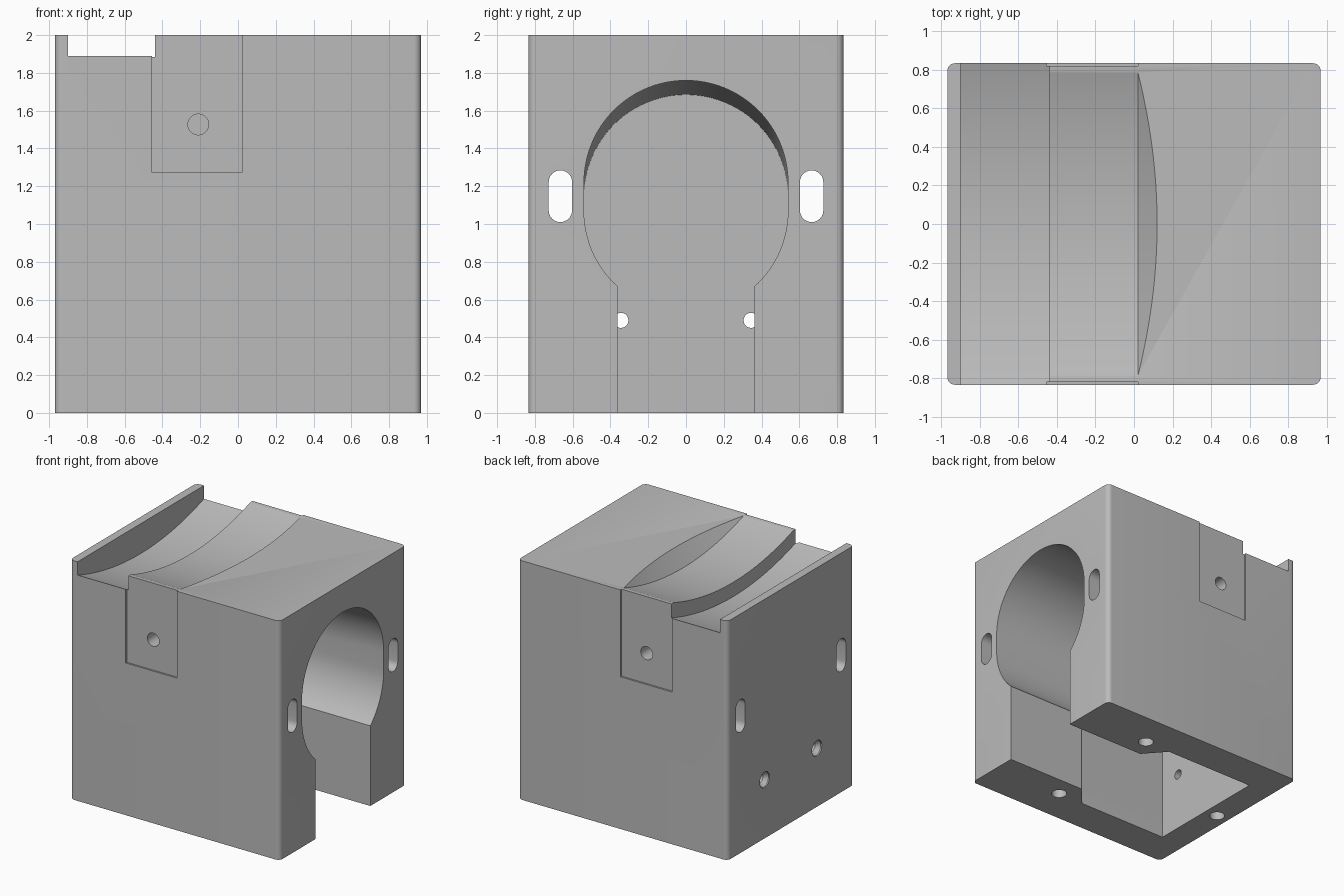
import bpy, bmesh, math

if "Cube" in bpy.data.objects:
    bpy.data.objects.remove(bpy.data.objects["Cube"])

HX, HY, TOP = 0.97, 0.835, 2.0      # block half sizes and height
R_BORE, END = 0.54, -0.745          # bore radius and depth of the blind end

grey = bpy.data.materials.new("plain grey")
grey.diffuse_color = (0.5, 0.5, 0.5, 1)
grey.use_nodes = True
grey.node_tree.nodes["Principled BSDF"].inputs["Base Color"].default_value = grey.diffuse_color


def loft(name, rings):
    """Closed solid through rings with equal point counts."""
    bm = bmesh.new()
    loops = [[bm.verts.new(p) for p in ring] for ring in rings]
    n = len(loops[0])
    for a, b in zip(loops, loops[1:]):
        for i in range(n):
            j = (i + 1) % n
            bm.faces.new((a[i], a[j], b[j], b[i]))
    bm.faces.new(loops[0][::-1])
    bm.faces.new(loops[-1])
    bmesh.ops.recalc_face_normals(bm, faces=bm.faces)
    me = bpy.data.meshes.new(name)
    bm.to_mesh(me)
    bm.free()
    me.materials.append(grey)
    ob = bpy.data.objects.new(name, me)
    bpy.context.collection.objects.link(ob)
    return ob


def prism(name, outline, z0, z1):
    return loft(name, [[(x, y, z) for x, y in outline] for z in (z0, z1)])


def box(name, x0, x1, y0, y1, z0, z1):
    return prism(name, [(x0, y0), (x1, y0), (x1, y1), (x0, y1)], z0, z1)


def lathe(name, axis, c, steps, n=32):
    """Round solid along an axis; steps are (position, radius)."""
    rings = []
    for p, r in steps:
        ring = []
        for i in range(n):
            t = 2 * math.pi * (i + 0.5) / n
            u, v = c[0] + r * math.cos(t), c[1] + r * math.sin(t)
            ring.append({"x": (p, u, v), "y": (u, p, v), "z": (u, v, p)}[axis])
        rings.append(ring)
    return loft(name, rings)


def stadium(r, y, z_low, z_high, n=48):
    """Upright slot outline as (y, z) points."""
    pts = []
    for start, z in ((0, z_high), (math.pi, z_low)):
        for i in range(n + 1):
            t = start + math.pi * i / n
            pts.append((y + r * math.cos(t), z + r * math.sin(t)))
    return pts


# Block with rounded upright corners
fillet = 0.04
outline = []
for k, (sx, sy) in enumerate(((1, 1), (-1, 1), (-1, -1), (1, -1))):
    for i in range(9):
        t = math.pi / 2 * (k + i / 8)
        outline.append((sx * (HX - fillet) + fillet * math.cos(t),
                        sy * (HY - fillet) + fillet * math.sin(t)))
block = prism("mount_block", outline, 0, TOP)

cutters = []

# Saddle across the top: deep channel, shallow seat, sloped run-out
sag = 0.13
R = (0.79 ** 2 + sag ** 2) / (2 * sag)
cutters.append(lathe("saddle_cut", "x", (0, TOP - sag + R),
                     [(-0.9, R + 0.12), (-0.44, R + 0.12), (-0.44, R),
                      (0.02, R), (0.12, R - sag), (0.14, R - sag - 0.026)], 320))

# Main bore: straight mouth, then a ceiling that slopes down to the blind end
cutters.append(loft("bore_cut", [
    [(x, y, z) for y, z in stadium(R_BORE, 0, 1.07, zh)]
    for x, zh in ((1.1, 1.22), (0.85, 1.22), (END, 1.145))]))

# Opening below the bore: narrow at the mouth, flaring to a wide pocket
half = [(1.1, 0.363), (0.24, 0.363), (0.087, 0.536), (END + 0.0005, 0.536)]
cutters.append(prism("pocket_cut", half + [(x, -y) for x, y in half[::-1]], -0.1, 1.08))

for s in (-1, 1):
    # Strap slots through the whole length
    cutters.append(loft("slot_cut", [
        [(x, y, z) for y, z in stadium(0.062, s * 0.665, 1.072, 1.222, 12)]
        for x in (-1.1, 1.1)]))
    # Countersunk screw holes in the closed wall
    cutters.append(lathe("screw_cut", "x", (s * 0.345, 0.49),
                         [(-1.0, 0.065), (-0.96, 0.065), (-0.925, 0.04), (END + 0.1, 0.04)]))
    # Shallow side recess with a blind hole
    y0, y1 = sorted((s * 0.82, s * 0.95))
    cutters.append(box("recess_cut", -0.455, 0.022, y0, y1, 1.273, 2.1))
    cutters.append(lathe("side_hole_cut", "y", (-0.21, 1.527),
                         [(s * 0.62, 0.055), (s * 0.9, 0.055)]))

# Blind holes in the underside
for c in ((0.327, 0.535), (0.327, -0.535), (-0.86, 0)):
    cutters.append(lathe("base_hole_cut", "z", c, [(-0.1, 0.06), (0.3, 0.06)]))

# Cut everything from the block, then keep only the result
for cut in cutters:
    cut.hide_render = True
    mod = block.modifiers.new(cut.name, "BOOLEAN")
    mod.operation, mod.solver, mod.object = "DIFFERENCE", "EXACT", cut
dg = bpy.context.evaluated_depsgraph_get()
result = bpy.data.meshes.new_from_object(block.evaluated_get(dg))
block.modifiers.clear()
block.data = result
for cut in cutters:
    bpy.data.objects.remove(cut)

bpy.ops.object.select_all(action="DESELECT")
block.select_set(True)
bpy.context.view_layer.objects.active = block
bpy.ops.object.shade_smooth_by_angle(angle=math.radians(20))
